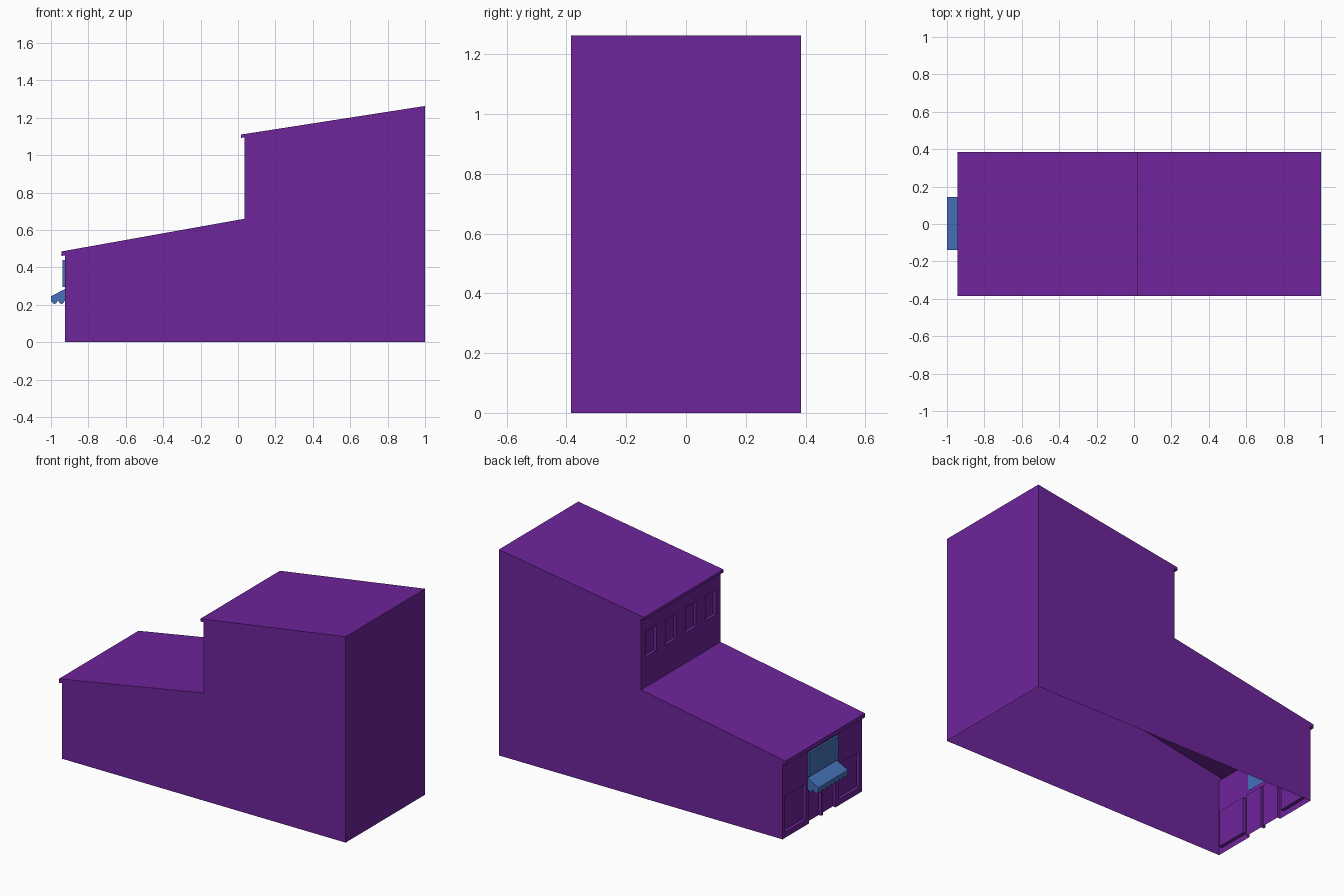
import bpy, bmesh, math

if "Cube" in bpy.data.objects:
    bpy.data.objects.remove(bpy.data.objects["Cube"])

W = 0.385          # half depth of the building in y


def material(name, rgb):
    m = bpy.data.materials.new(name)
    m.diffuse_color = (*rgb, 1)
    m.use_nodes = True
    m.node_tree.nodes["Principled BSDF"].inputs["Base Color"].default_value = m.diffuse_color
    return m


PURPLE = material("purple", (0.156, 0.018, 0.33))
BLUE = material("blue", (0.058, 0.168, 0.485))


def make(name, faces, mat):
    """Object from a list of faces, each a list of points."""
    bm = bmesh.new()
    for f in faces:
        bm.faces.new([bm.verts.new(p) for p in f])
    bmesh.ops.remove_doubles(bm, verts=bm.verts, dist=1e-5)
    me = bpy.data.meshes.new(name)
    bm.to_mesh(me)
    bm.free()
    me.materials.append(mat)
    ob = bpy.data.objects.new(name, me)
    bpy.context.collection.objects.link(ob)
    return ob


def wall(name, x, z0, z1, rects, depth):
    """Wall facing -x with recessed rectangles (ya, yb, za, zb)."""
    ys = sorted({-W, W, *[v for r in rects for v in r[:2]]})
    zs = sorted({z0, z1, *[v for r in rects for v in r[2:]]})

    def loop(ya, yb, za, zb, px):
        return [(px, ya, za), (px, ya, zb), (px, yb, zb), (px, yb, za)]

    faces = []
    for ya, yb in zip(ys, ys[1:]):
        for za, zb in zip(zs, zs[1:]):
            cy, cz = (ya + yb) / 2, (za + zb) / 2
            if not any(r[0] < cy < r[1] and r[2] < cz < r[3] for r in rects):
                faces.append(loop(ya, yb, za, zb, x))
    for r in rects:
        f, b = loop(*r, x), loop(*r, x + depth)
        faces.append(b)
        for i in range(4):
            j = (i + 1) % 4
            if f[i][2] == f[j][2] == 0:      # doors stay open at the ground
                continue
            faces.append([f[i], f[j], b[j], b[i]])
    return make(name, faces, PURPLE)


# Stepped shell: side walls, sloped roofs with eaves, rear wall, open floor
prof = [(-.925, 0), (-.925, .465), (-.945, .46), (-.945, .485), (.035, .66),
        (.035, 1.095), (.015, 1.092), (.015, 1.11), (1, 1.263), (1, 0)]
faces = [[(x, W, z) for x, z in prof], [(x, -W, z) for x, z in reversed(prof)]]
for i, (a, b) in enumerate(zip(prof, prof[1:])):
    if i not in (0, 4):                      # these two walls carry openings
        faces.append([(a[0], -W, a[1]), (b[0], -W, b[1]),
                      (b[0], W, b[1]), (a[0], W, a[1])])
make("building_shell", faces, PURPLE)

# Upper wall with four windows
wall("upper_window_wall", .035, .66, 1.095,
     [(c - .052, c + .052, .845, 1.0) for c in (-.29, -.097, .097, .29)], .02)

# Shop front: two display windows and a double door
shop = []
for s in (-1, 1):
    shop.append((*sorted((s * .16, s * .36)), .035, .255))
    shop.append((*sorted((s * .007, s * .13)), 0, .255))
wall("shop_front", -.925, 0, .465, shop, .02)

# Sign panel above the awning
Y0, Y1 = -.14, .145
bpy.ops.mesh.primitive_cube_add(size=1, location=(-.9305, (Y0 + Y1) / 2, .367))
sign = bpy.context.object
sign.name = "sign_panel"
sign.scale = (.013, Y1 - Y0, .146)
sign.data.materials.append(BLUE)


# Awning: sloped top with a scalloped valance on three sides
def slope_z(x):
    return .245 + (x + 1) / .075 * .04


def valance(a, b, n, steps=6):
    out = []
    pts = []
    for k in range(n * steps + 1):
        t = k / (n * steps)
        x, y = a[0] + (b[0] - a[0]) * t, a[1] + (b[1] - a[1]) * t
        z = .222 - .017 * abs(math.sin(math.pi * k / steps))
        pts.append(((x, y, slope_z(x)), (x, y, z)))
    for p, q in zip(pts, pts[1:]):
        out.append([p[0], p[1], q[1], q[0]])
    return out


L, R = -1.0, -.925
awning = [[(L, Y0, slope_z(L)), (R, Y0, slope_z(R)),
           (R, Y1, slope_z(R)), (L, Y1, slope_z(L))]]
awning += valance((R, Y1), (L, Y1), 2)
awning += valance((L, Y1), (L, Y0), 7)
awning += valance((L, Y0), (R, Y0), 2)
make("awning", awning, BLUE)
